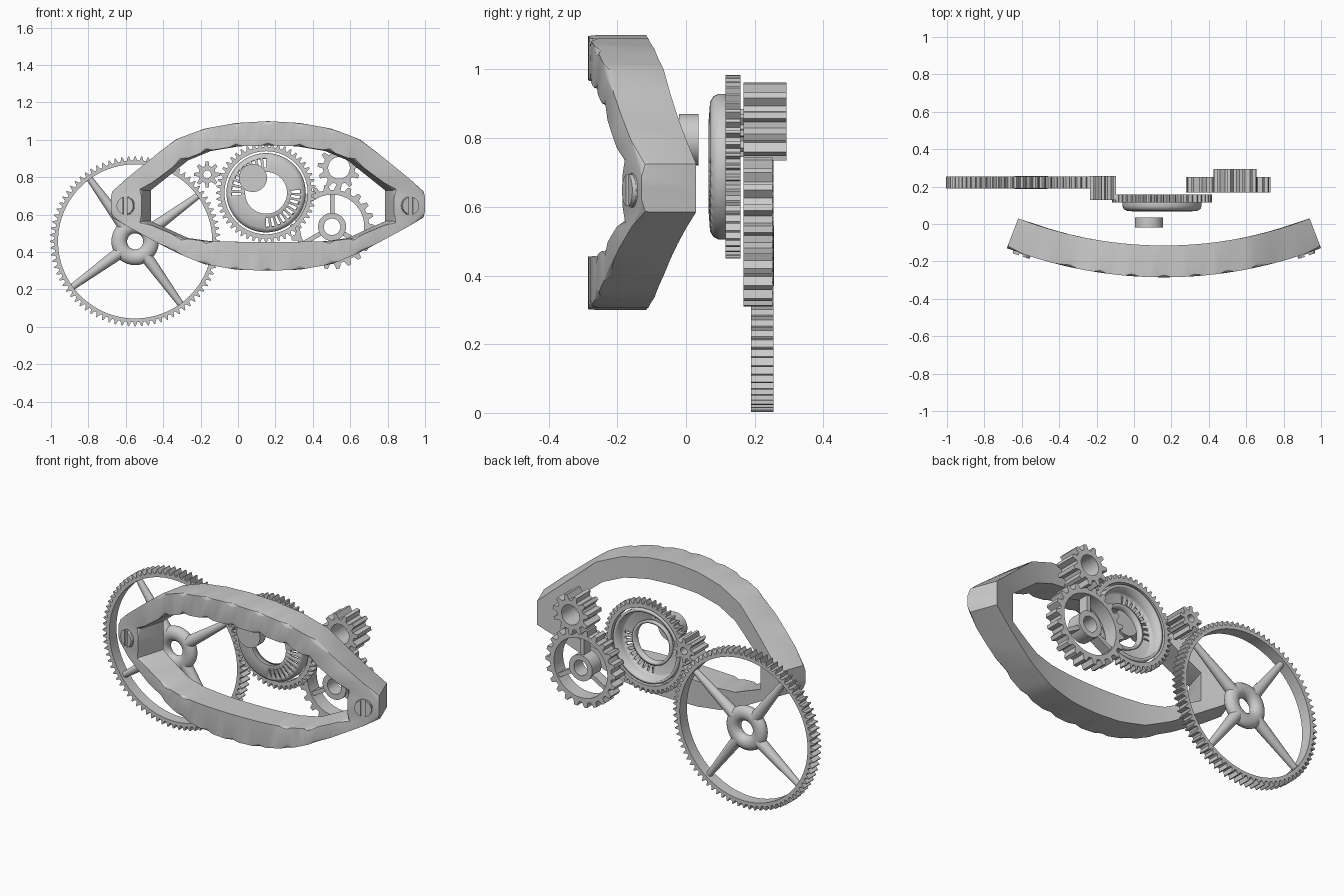
import bpy, bmesh
from math import sin, cos, pi, radians, asin
from mathutils import Matrix, Vector

if "Cube" in bpy.data.objects:
    bpy.data.objects.remove(bpy.data.objects["Cube"])


def finish(bm, name, angle=35):
    bmesh.ops.recalc_face_normals(bm, faces=bm.faces)
    me = bpy.data.meshes.new(name)
    bm.to_mesh(me)
    bm.free()
    ob = bpy.data.objects.new(name, me)
    bpy.context.collection.objects.link(ob)
    bpy.ops.object.select_all(action='DESELECT')
    ob.select_set(True)
    bpy.context.view_layer.objects.active = ob
    bpy.ops.object.shade_smooth_by_angle(angle=radians(angle))
    return ob


def add_ring(bm, outer, inner, front, back):
    """Closed ring from matching outer/inner loops; front/back map (u, z) to 3D."""
    fo, fi, bi, bo = [[bm.verts.new(f(*p)) for p in loop] for loop, f in
                      ((outer, front), (inner, front), (inner, back), (outer, back))]
    n = len(outer)
    for a, b in ((fo, fi), (fi, bi), (bi, bo), (bo, fo)):
        for k in range(n):
            j = (k + 1) % n
            bm.faces.new((a[k], a[j], b[j], b[k]))
    return fo, fi


def polar(radii, angles):
    return [(r * cos(a), r * sin(a)) for r, a in zip(radii, angles)]


def add_gear(bm, cx, cz, tip, root, bore, teeth, y0, y1, land=0.14, phase=0.0):
    radii, angles = [], []
    for t in range(teeth):
        for r, f in ((root, -0.32), (tip, -land), (tip, land), (root, 0.32)):
            radii.append(r)
            angles.append((t + f + phase) * 2 * pi / teeth)
    add_ring(bm, polar(radii, angles), polar([bore] * len(angles), angles),
             lambda u, z: (cx + u, y0, cz + z), lambda u, z: (cx + u, y1, cz + z))


def add_tube(bm, cx, cz, r_out, r_in, y0, y1, n=40):
    ang = [2 * pi * k / n for k in range(n)]
    add_ring(bm, polar([r_out] * n, ang), polar([r_in] * n, ang),
             lambda u, z: (cx + u, y0, cz + z), lambda u, z: (cx + u, y1, cz + z))


# curved eye-shaped frame, bent around a vertical axis
CX, CY, R_IN, R_OUT = 0.16, 2.055, 2.17, 2.34
outer_half = [(0, .30), (.17, .306), (.34, .335), (.50, .40), (.84, .585),
              (.84, .725), (.50, 1.0), (.34, 1.06), (.17, 1.09), (0, 1.10)]
inner_half = [(0, .455), (.17, .455), (.33, .458), (.46, .475), (.675, .565),
              (.675, .73), (.46, .89), (.33, .94), (.17, .965), (0, .97)]


def full_loop(half, k=4):
    pts = half + [(-u, z) for u, z in reversed(half[1:-1])]
    out = []
    for i, (u, z) in enumerate(pts):
        u2, z2 = pts[(i + 1) % len(pts)]
        out += [(u + (u2 - u) * t / k, z + (z2 - z) * t / k) for t in range(k)]
    return out


def bent(r):
    def f(u, z):
        t = asin(u / R_OUT)
        return (CX + r * sin(t), CY - r * cos(t), z)
    return f


bm = bmesh.new()
fo, fi = add_ring(bm, full_loop(outer_half), full_loop(inner_half), bent(R_OUT), bent(R_IN))
rims = [bm.edges.get((l[k], l[k - 1])) for l in (fo, fi) for k in range(len(l))]
bmesh.ops.bevel(bm, geom=rims, offset=0.024, segments=3, profile=0.5,
                affect='EDGES', clamp_overlap=True)
finish(bm, "frame", 30)

# slotted screws: two half heads with a vertical slot, on a base disc
for side, name in ((-1, "screw_left"), (1, "screw_right")):
    bm = bmesh.new()
    t = asin(side * 0.76 / R_OUT)
    place = Matrix.Translation((CX, CY, 0.648)) @ Matrix.Rotation(t, 4, 'Z')
    for s in (-1, 1):
        arc = [(s * .05 * cos(radians(a)), .05 * sin(radians(a))) for a in range(-75, 76, 10)]
        lo = [bm.verts.new(place @ Vector((u, -R_OUT + .01, z))) for u, z in arc]
        hi = [bm.verts.new(place @ Vector((u * .94, -R_OUT - .014, z * .94))) for u, z in arc]
        bm.faces.new(hi)
        for k in range(len(arc)):
            bm.faces.new((lo[k - 1], lo[k], hi[k], hi[k - 1]))
    bmesh.ops.create_cone(bm, cap_ends=True, segments=32, radius1=.05, radius2=.05, depth=.02,
                          matrix=place @ Matrix.Translation((0, -R_OUT + .007, 0))
                          @ Matrix.Rotation(pi / 2, 4, 'X'))
    finish(bm, name)

# large wheel: fine-toothed rim, rounded hub, four tapered spokes
wx, wz, wy = -0.55, 0.457, 0.222
bm = bmesh.new()
add_gear(bm, wx, wz, 0.455, 0.432, 0.412, 80, 0.189, 0.255, 0.08)
finish(bm, "large_wheel_rim")
bm = bmesh.new()
M, N = 40, 16
grid = [[bm.verts.new((wx + (.085 + .042 * cos(b)) * cos(a), wy + .034 * sin(b),
                       wz + (.085 + .042 * cos(b)) * sin(a)))
         for b in [2 * pi * j / N for j in range(N)]] for a in [2 * pi * i / M for i in range(M)]]
for i in range(M):
    for j in range(N):
        bm.faces.new((grid[i - 1][j - 1], grid[i][j - 1], grid[i][j], grid[i - 1][j]))
for a in (36, 126, 216, 306):
    bmesh.ops.create_cone(bm, cap_ends=True, segments=20, radius1=.034, radius2=.017, depth=.33,
                          matrix=Matrix.Translation((wx, wy, wz))
                          @ Matrix.Rotation(radians(90 - a), 4, 'Y')
                          @ Matrix.Translation((0, 0, .255)))
finish(bm, "large_wheel_hub_and_spokes", 50)

# small pinions
bm = bmesh.new()
add_gear(bm, -0.165, 0.815, 0.07, 0.046, 0.021, 8, 0.127, 0.257, 0.15)
finish(bm, "left_pinion")
bm = bmesh.new()
add_gear(bm, 0.54, 0.85, 0.115, 0.086, 0.058, 11, 0.168, 0.293, 0.15, 0.25)
finish(bm, "right_pinion")

# central gear ring
gx, gz = 0.15, 0.717
bm = bmesh.new()
add_gear(bm, gx, gz, 0.267, 0.245, 0.222, 48, 0.115, 0.158, 0.12)
finish(bm, "central_gear_ring")

# dished plate with two groups of radial slots
profile = [(.212, .155), (.212, .095), (.205, .08), (.188, .07), (.135, .066), (.112, .066), (.112, .1)]
bm = bmesh.new()
S = 72
rows = [[bm.verts.new((gx + r * cos(2 * pi * k / S), y, gz + r * sin(2 * pi * k / S)))
         for k in range(S)] for r, y in profile]
for i in range(len(rows) - 1):
    for k in range(S):
        slot = i == 3 and k % 2 == 0 and (18 <= k <= 37 or k >= 54 or k <= 1)
        if not slot:
            j = (k + 1) % S
            bm.faces.new((rows[i][k], rows[i][j], rows[i + 1][j], rows[i + 1][k]))
dish = finish(bm, "central_slotted_dish")
sol = dish.modifiers.new("thickness", 'SOLIDIFY')
sol.thickness = 0.016
sol.offset = -1

# round button in front of the central gear
bm = bmesh.new()
bmesh.ops.create_cone(bm, cap_ends=True, segments=40, radius1=.075, radius2=.075, depth=.056,
                      matrix=Matrix.Translation((.08, .008, .796)) @ Matrix.Rotation(pi / 2, 4, 'X'))
finish(bm, "button")

# lower right gear: toothed rim, tubular hub, three flat spokes
sx, sz = 0.503, 0.535
bm = bmesh.new()
add_gear(bm, sx, sz, 0.226, 0.198, 0.172, 22, 0.168, 0.252, 0.15)
add_tube(bm, sx, sz, 0.075, 0.044, 0.168, 0.252)
for a in (90, 210, 330):
    bmesh.ops.create_cube(bm, size=1, matrix=Matrix.Translation((sx, .21, sz))
                          @ Matrix.Rotation(radians(90 - a), 4, 'Y')
                          @ Matrix.Translation((0, 0, .123)) @ Matrix.Diagonal((.024, .06, .115, 1)))
finish(bm, "lower_right_gear")
